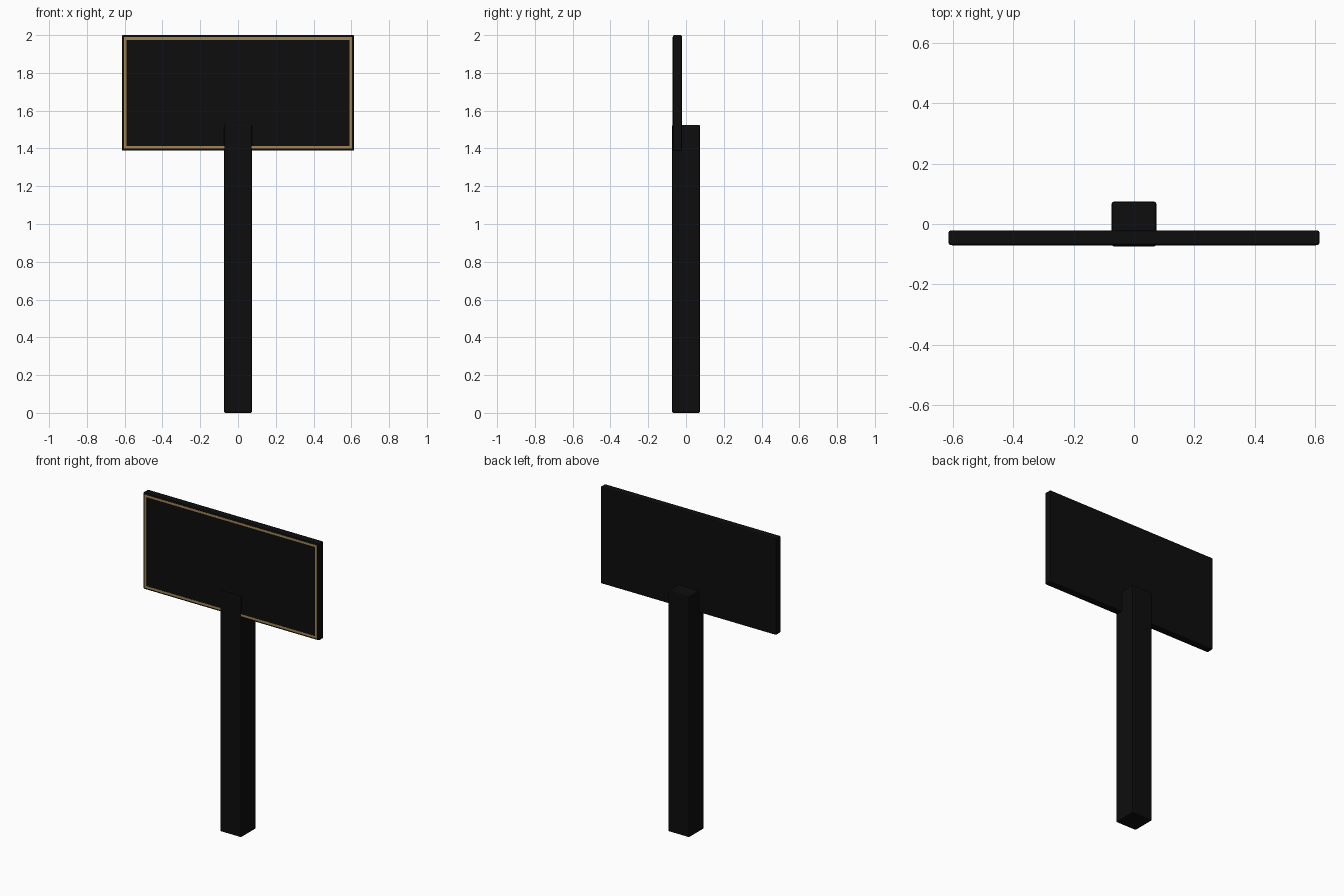
import bpy
import bmesh
from mathutils import Vector

old = bpy.data.objects.get("Cube")
if old:
    bpy.data.objects.remove(old, do_unlink=True)


def material(name, colour):
    mat = bpy.data.materials.new(name)
    mat.use_nodes = True
    mat.diffuse_color = colour
    mat.node_tree.nodes["Principled BSDF"].inputs["Base Color"].default_value = colour
    return mat


black = material("black paint", (0.004, 0.004, 0.004, 1))
gold = material("dull gold", (0.36, 0.23, 0.085, 1))


def bevelled_box(low, high, bevel):
    """Box between two corners with narrow chamfered edges."""
    low, high = Vector(low), Vector(high)
    bm = bmesh.new()
    bmesh.ops.create_cube(bm, size=1)
    for v in bm.verts:
        v.co = (low + high) / 2 + v.co * (high - low)
    bmesh.ops.bevel(bm, geom=bm.edges[:], offset=bevel, segments=2,
                    profile=0.5, affect='EDGES')
    bm.normal_update()
    return bm


def finish(bm, name, mats):
    mesh = bpy.data.meshes.new(name)
    bm.to_mesh(mesh)
    bm.free()
    obj = bpy.data.objects.new(name, mesh)
    bpy.context.collection.objects.link(obj)
    for mat in mats:
        mesh.materials.append(mat)
    return obj


# Square post, its front just proud of the board
post = bevelled_box((-0.074, -0.074, 0), (0.074, 0.074, 1.525), 0.007)
finish(post, "post", [black])

# Sign board with a gold border inset in its front face
board = bevelled_box((-0.615, -0.069, 1.388), (0.615, -0.022, 2.0), 0.006)
front = min(board.faces, key=lambda f: f.calc_center_median().y)
bmesh.ops.inset_region(board, faces=[front], thickness=0.007)
border = bmesh.ops.inset_region(board, faces=[front], thickness=0.02)["faces"]
for face in border:
    face.material_index = 1

# Raise the border slightly above the panel
raised = bmesh.ops.extrude_face_region(board, geom=border)["geom"]
for item in raised:
    if isinstance(item, bmesh.types.BMVert):
        item.co.y -= 0.002
for face in border:
    if face.is_valid:
        board.faces.remove(face)
bmesh.ops.recalc_face_normals(board, faces=board.faces[:])
finish(board, "sign_board", [black, gold])
